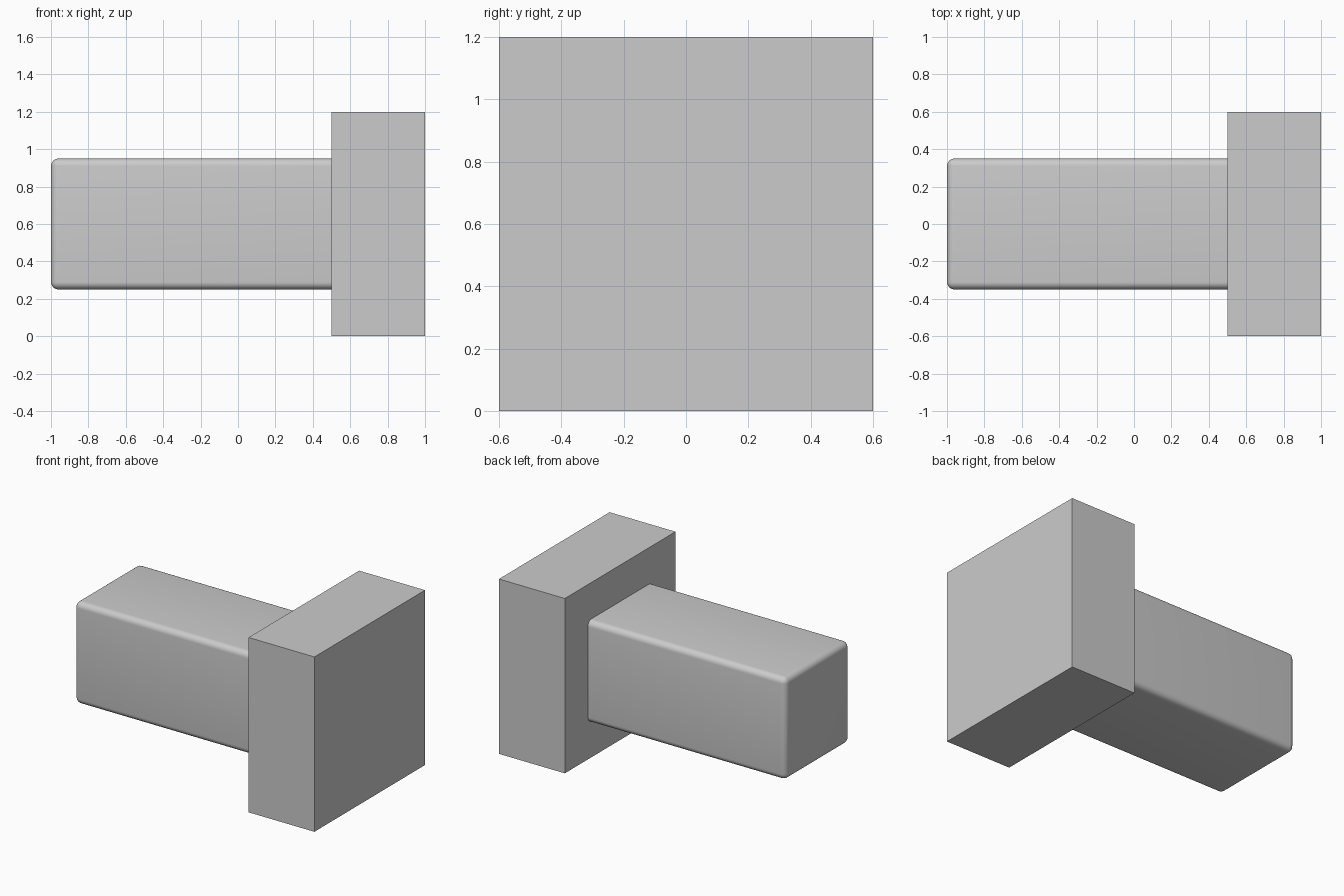
import bpy, bmesh

if "Cube" in bpy.data.objects:
    bpy.data.objects.remove(bpy.data.objects["Cube"])

grey = bpy.data.materials.new("plain grey")
grey.diffuse_color = (0.6, 0.6, 0.6, 1)
grey.use_nodes = True
grey.node_tree.nodes["Principled BSDF"].inputs["Base Color"].default_value = grey.diffuse_color


def box(name, lo, hi, radius=0.0):
    """Box between two corners; radius rounds all edges except those of the +x end."""
    bm = bmesh.new()
    bmesh.ops.create_cube(bm, size=1)
    for v in bm.verts:
        v.co = [(a + b) / 2 + c * (b - a) for a, b, c in zip(lo, hi, v.co)]
    if radius:
        edges = [e for e in bm.edges if min(v.co.x for v in e.verts) < hi[0] - 1e-4]
        bmesh.ops.bevel(bm, geom=edges, offset=radius, segments=6,
                        profile=0.5, affect='EDGES')
    mesh = bpy.data.meshes.new(name)
    bm.to_mesh(mesh)
    bm.free()
    mesh.materials.append(grey)
    obj = bpy.data.objects.new(name, mesh)
    bpy.context.collection.objects.link(obj)
    if radius:
        bpy.context.view_layer.objects.active = obj
        obj.select_set(True)
        bpy.ops.object.shade_smooth_by_angle()
        obj.select_set(False)
    return obj


# Square sharp-edged head
box("head_block", (0.5, -0.6, 0), (1, 0.6, 1.2))
# Rounded square bar, slightly seated in the head
box("square_bar", (-1, -0.35, 0.25), (0.51, 0.35, 0.95), 0.04)
